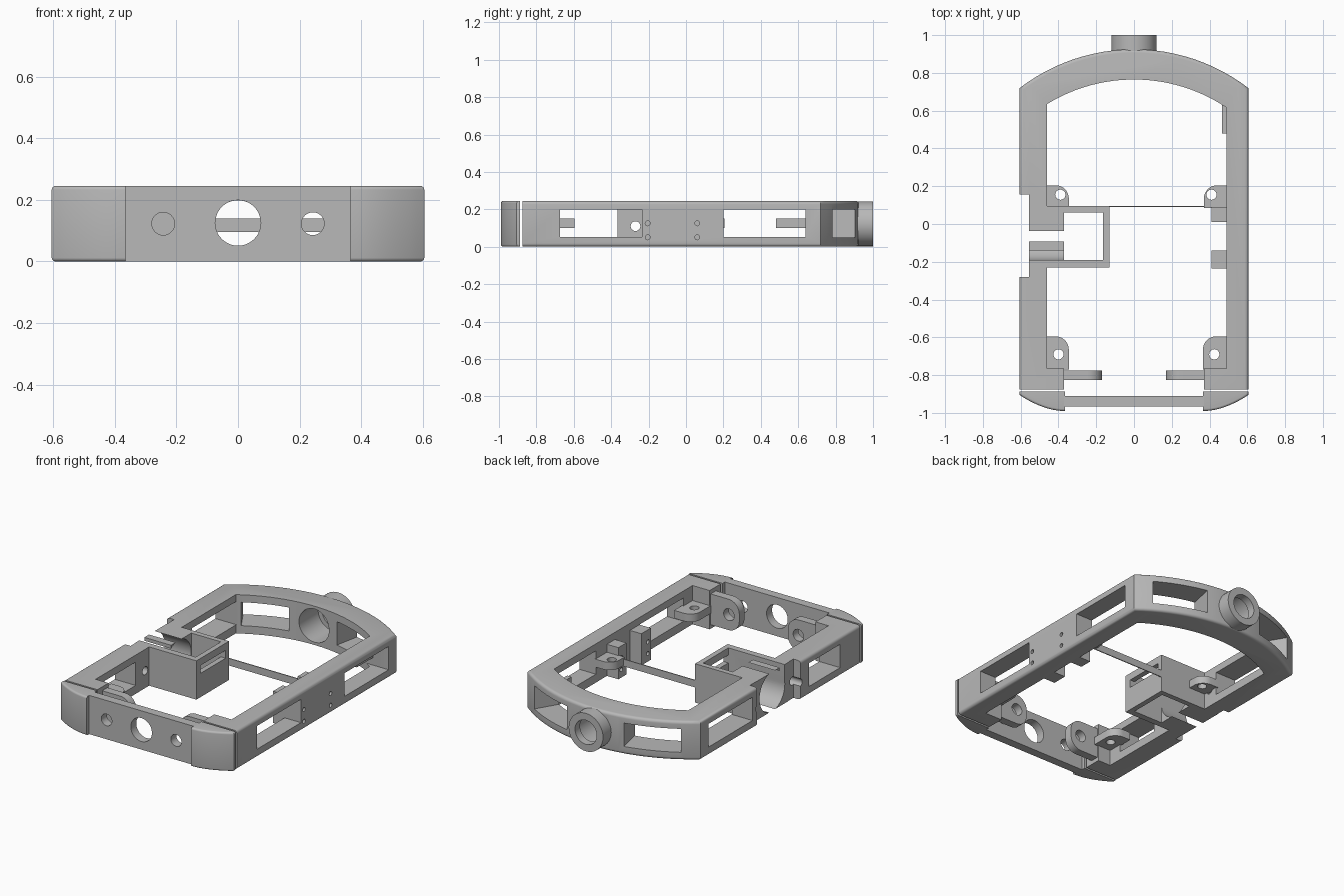
import bpy, bmesh, math
from math import sin, cos, pi, radians
from mathutils import Matrix

if "Cube" in bpy.data.objects:
    bpy.data.objects.remove(bpy.data.objects["Cube"], do_unlink=True)

grey = bpy.data.materials.new("light_grey")
grey.use_nodes = True
grey.diffuse_color = (0.48, 0.48, 0.48, 1)
grey.node_tree.nodes["Principled BSDF"].inputs["Base Color"].default_value = (0.48, 0.48, 0.48, 1)

H = 0.245          # frame height
MID = H / 2
BORE_Y = -0.065    # axis of the side holder


def finish(bm, name):
    bmesh.ops.recalc_face_normals(bm, faces=bm.faces)
    me = bpy.data.meshes.new(name)
    bm.to_mesh(me)
    bm.free()
    me.materials.append(grey)
    ob = bpy.data.objects.new(name, me)
    bpy.context.collection.objects.link(ob)
    return ob


def prism(name, pts, z0=0, z1=H, bevel=0, rule=None, matrix=None):
    """Extrude an outline in z, optionally rounding the rim edges picked by rule."""
    bm = bmesh.new()
    face = bm.faces.new([bm.verts.new((x, y, z0)) for x, y in pts])
    ext = bmesh.ops.extrude_face_region(bm, geom=[face])["geom"]
    for v in ext:
        if isinstance(v, bmesh.types.BMVert):
            v.co.z = z1
    bmesh.ops.recalc_face_normals(bm, faces=bm.faces)
    if bevel:
        rim = [e for e in bm.edges if abs(e.verts[0].co.z - e.verts[1].co.z) < 1e-5
               and rule((e.verts[0].co + e.verts[1].co) / 2)]
        bmesh.ops.bevel(bm, geom=rim, offset=bevel, segments=4, profile=0.5, affect='EDGES')
    if matrix:
        bm.transform(matrix)
    return finish(bm, name)


def box(name, x, y, z=(0, H)):
    return prism(name, [(x[0], y[0]), (x[1], y[0]), (x[1], y[1]), (x[0], y[1])], *z)


def rod(name, axis, centre, r, start, end, n=48):
    """Cylinder along an axis; centre gives the other two coordinates in order."""
    bm = bmesh.new()
    bmesh.ops.create_cone(bm, cap_ends=True, segments=n, radius1=r, radius2=r, depth=end - start)
    m = (start + end) / 2
    a, b = centre
    place, turn = {
        "x": ((m, a, b), Matrix.Rotation(pi / 2, 4, 'Y')),
        "y": ((a, m, b), Matrix.Rotation(pi / 2, 4, 'X')),
        "z": ((a, b, m), Matrix.Identity(4)),
    }[axis]
    bm.transform(Matrix.Translation(place) @ turn)
    return finish(bm, name)


def cut(ob, *cutters):
    """Subtract the cutters, then discard them."""
    for c in cutters:
        mod = ob.modifiers.new("cut", 'BOOLEAN')
        mod.operation, mod.solver, mod.object = 'DIFFERENCE', 'EXACT', c
    bpy.context.view_layer.update()
    me = bpy.data.meshes.new_from_object(ob.evaluated_get(bpy.context.evaluated_depsgraph_get()))
    ob.modifiers.clear()
    ob.data = me
    for c in cutters:
        bpy.data.objects.remove(c, do_unlink=True)
    return ob


def arc(cx, cy, r, a0, a1, n=24):
    """Angles in degrees, measured from +y towards +x."""
    angles = [radians(a0 + (a1 - a0) * i / n) for i in range(n + 1)]
    return [(cx + r * sin(a), cy + r * cos(a)) for a in angles]


# Main frame: straight sides with an arched back
R_OUT, C_OUT = 0.995, -0.07
R_IN, C_IN = 0.879, -0.114
edge = math.degrees(math.asin(0.605 / R_OUT))
outline = [(-0.605, -0.875), (0.605, -0.875)] + arc(0, C_OUT, R_OUT, edge, -edge)
frame = prism("main_frame", outline, bevel=0.018, rule=lambda p: p.y > -0.87)
in_r = math.degrees(math.asin(0.49 / R_IN))
in_l = math.degrees(math.asin(0.46 / R_IN))
opening = ([(-0.46, -0.765), (-0.37, -0.765), (-0.37, -0.95), (0.37, -0.95), (0.37, -0.765),
            (0.49, -0.765)] + arc(0, C_IN, R_IN, in_r, -in_l))
cutters = [prism("opening", opening, -0.1, 0.4)]
# Side windows
for x, y in [((0.4, 0.7), (-0.675, -0.235)), ((0.4, 0.7), (0.2, 0.64)),
             ((-0.7, -0.4), (-0.675, -0.365)), ((-0.7, -0.4), (0.2, 0.64))]:
    cutters.append(box("window", x, y, (0.053, 0.2)))
# Arched windows and the rear bore
for s in (-1, 1):
    sector = arc(0, C_OUT, 1.1, s * 11.5, s * 31) + arc(0, C_OUT, 0.7, s * 31, s * 11.5)
    cutters.append(prism("arch_window", sector, 0.05, 0.198))
cutters.append(rod("rear_bore", "y", (0, MID), 0.105, 0.6, 1.1))
# Recess and gap for the side holder, with its fixing holes
cutters.append(box("recess", (-0.7, -0.555), (-0.28, 0.155), (-0.1, 0.4)))
cutters.append(box("gap", (-0.7, -0.4), (-0.215, 0.08), (-0.1, 0.4)))
for y in (-0.27, 0.14):
    cutters.append(rod("fixing", "x", (y, 0.11), 0.026, -0.7, -0.4, 24))
# Small screw holes on the other side
for y in (-0.205, 0.06):
    for z in (0.05, 0.125):
        cutters.append(rod("screw", "x", (y, z), 0.013, 0.45, 0.7, 16))
cut(frame, *cutters)

# Rear collar
cut(rod("rear_collar", "y", (0, MID), 0.12, 0.885, 1.0),
    rod("collar_bore", "y", (0, MID), 0.076, 0.8, 1.1),
    rod("collar_counterbore", "y", (0, MID), 0.105, 0.8, 0.95))

# Side holder: open box plus a cradle bored through sideways
cut(box("side_holder", (-0.557, -0.13), (-0.23, 0.095)),
    box("pocket", (-0.37, -0.163), (-0.19, 0.062), (-0.1, 0.4)),
    rod("cradle_bore", "x", (BORE_Y, MID), 0.126, -0.7, -0.3),
    box("cradle_slot", (-0.7, -0.36), (-0.19, -0.14), (MID, 0.4)),
    box("face_slot", (-0.2, -0.1), (-0.19, 0.062), (0.15, 0.2)))

# Thin crossbar and the blocks on the opposite side
box("crossbar", (-0.14, 0.42), (0.089, 0.095), (0.095, 0.14))
for y0, y1, hole in ((-0.235, -0.14, -0.205), (0.01, 0.09, 0.06)):
    cut(box("screw_block", (0.41, 0.495), (y0, y1), (0, 0.2)),
        *[rod("screw", "x", (hole, z), 0.013, 0.3, 0.7, 16) for z in (0.05, 0.125)])
box("side_tab", (0.465, 0.495), (0.48, 0.64), (0.1, 0.15))


# Horizontal mounting lugs with one rounded corner
def lug(name, s, x_in, x_out, y0, y1, hole):
    r = 0.07
    pts = [(x_out, y1), (x_out, y0), (x_in, y0)] + arc(x_in + r, y1 - r, r, -90, 0, 8)
    ob = prism(name, [(s * x, y) for x, y in pts], 0.1, 0.15)
    cut(ob, rod("lug_hole", "z", (s * hole[0], hole[1]), 0.027, 0, 0.3, 24))


lug("rear_lug_left", 1, 0.37, 0.495, 0.085, 0.205, (0.41, 0.155))
lug("rear_lug_right", -1, 0.345, 0.47, 0.085, 0.205, (0.39, 0.155))
lug("front_lug_left", 1, 0.365, 0.5, -0.77, -0.595, (0.425, -0.69))
lug("front_lug_right", -1, 0.345, 0.47, -0.77, -0.595, (0.40, -0.69))

# Front panel with three holes
cut(box("front_panel", (-0.37, 0.37), (-0.965, -0.91)),
    rod("centre_hole", "y", (0, 0.125), 0.074, -1.1, -0.8),
    *[rod("side_hole", "y", (s * 0.243, MID), 0.037, -1.1, -0.8, 32) for s in (-1, 1)])

upright = Matrix.Rotation(pi / 2, 4, 'X')
for s, side in ((1, "left"), (-1, "right")):
    # Upright rounded plates behind the panel
    r = 0.075
    pts = [(0.38, 0.22), (0.38, 0.025)] + arc(0.17 + r, 0.025 + r, r, -180, -90, 8) \
        + arc(0.17 + r, 0.22 - r, r, -90, 0, 8)
    plate = prism("plate_" + side, [(s * x, z) for x, z in pts], 0.775, 0.827, matrix=upright)
    cut(plate, rod("plate_hole", "y", (s * 0.243, MID), 0.037, -0.9, -0.7, 32))
    # Curved front corners
    curve = [(0.605 - 0.24 * t, -0.905 - 0.085 * sin(t * pi / 2) ** 0.9)
             for t in [i / 10 for i in range(11)]]
    pts = [(0.365, -0.887), (0.605, -0.887)] + curve
    prism("front_corner_" + side, [(s * x, y) for x, y in pts], bevel=0.012,
          rule=lambda p: p.y < -0.892 and abs(p.x) > 0.368)

# Smooth curved surfaces, keep edges crisp
bpy.ops.object.select_all(action='DESELECT')
for ob in bpy.context.collection.objects:
    if ob.type == 'MESH' and ob.data.materials and ob.data.materials[0] == grey:
        ob.select_set(True)
        bpy.context.view_layer.objects.active = ob
bpy.ops.object.shade_smooth_by_angle(angle=radians(30))
